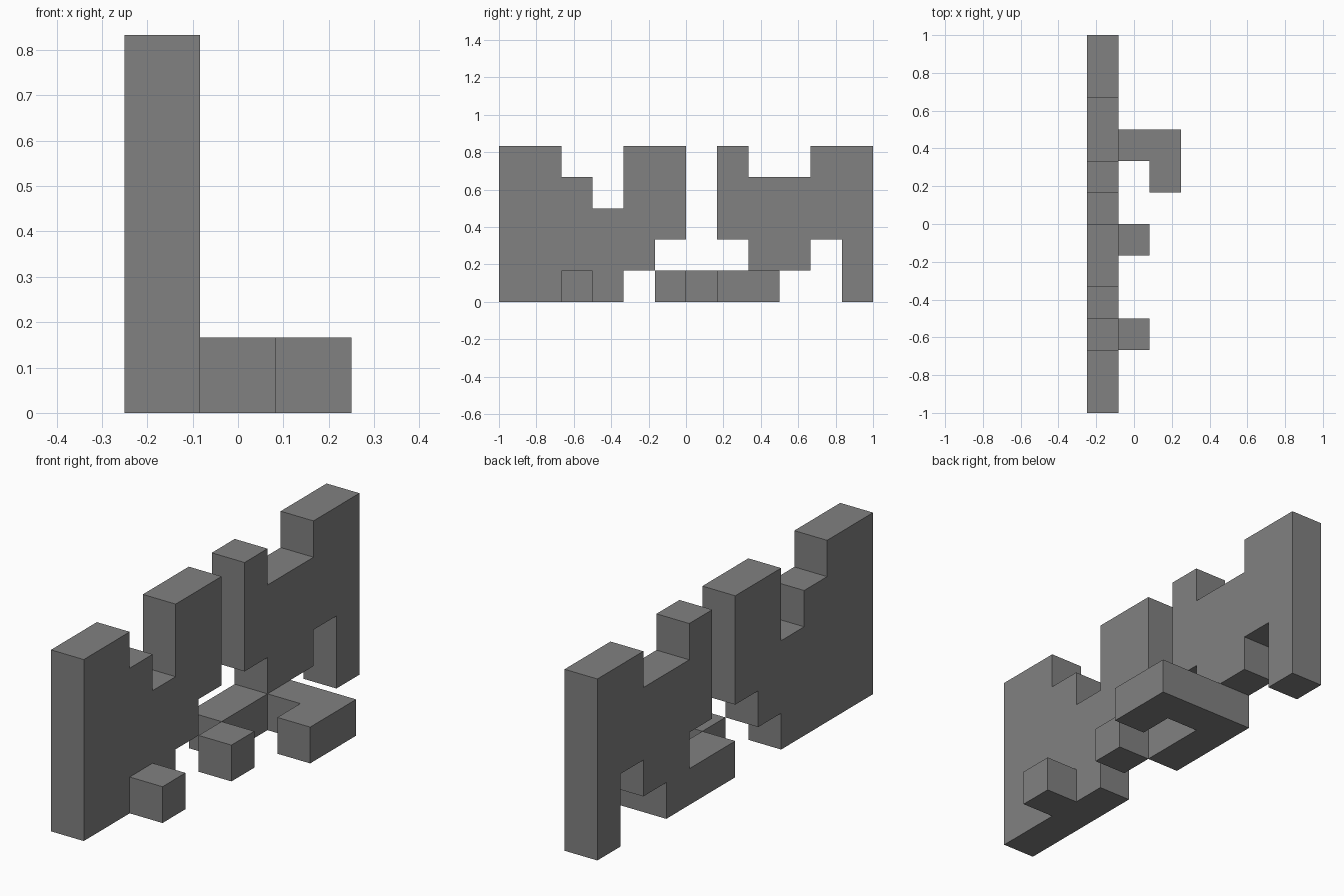
import bpy
import bmesh
from mathutils import Vector

cube = bpy.data.objects.get("Cube")
if cube:
    bpy.data.objects.remove(cube, do_unlink=True)

UNIT = 1 / 6                       # the whole model sits on a block grid
ORIGIN = Vector((-1.5, -6, 0))     # grid corner, in blocks

grey = bpy.data.materials.new("plain grey")
grey.use_nodes = True
colour = (0.22, 0.22, 0.22, 1)
grey.diffuse_color = colour
grey.node_tree.nodes["Principled BSDF"].inputs["Base Color"].default_value = colour


def prism(name, points, direction):
    """Extrude a flat outline, given in blocks, by one block."""
    bm = bmesh.new()
    face = bm.faces.new([bm.verts.new((Vector(p) + ORIGIN) * UNIT) for p in points])
    new = bmesh.ops.extrude_face_region(bm, geom=[face])["geom"]
    bmesh.ops.translate(bm, vec=Vector(direction) * UNIT,
                        verts=[v for v in new if isinstance(v, bmesh.types.BMVert)])
    bmesh.ops.recalc_face_normals(bm, faces=bm.faces)
    mesh = bpy.data.meshes.new(name)
    bm.to_mesh(mesh)
    bm.free()
    mesh.materials.append(grey)
    bpy.context.collection.objects.link(bpy.data.objects.new(name, mesh))


def wall(name, outline):
    prism(name, [(0, y, z) for y, z in outline], (1, 0, 0))


def foot(name, outline):
    prism(name, [(x, y, 0) for x, y in outline], (0, 0, 1))


# Upright walls, outlined from the side
wall("front_wall", [(0, 0), (4, 0), (4, 1), (5, 1), (5, 2), (6, 2), (6, 5),
                    (4, 5), (4, 3), (3, 3), (3, 4), (2, 4), (2, 5), (0, 5)])
wall("back_wall", [(6, 0), (9, 0), (9, 1), (10, 1), (10, 2), (11, 2),
                   (11, 0), (12, 0), (12, 5), (10, 5), (10, 4), (8, 4),
                   (8, 5), (7, 5), (7, 2), (8, 2), (8, 1), (6, 1)])

# Feet on the ground, outlined from above
foot("hooked_foot", [(1, 8), (2, 8), (2, 7), (3, 7), (3, 9), (1, 9)])
for name, y in (("front_foot", 2), ("middle_foot", 5)):
    foot(name, [(1, y), (2, y), (2, y + 1), (1, y + 1)])
